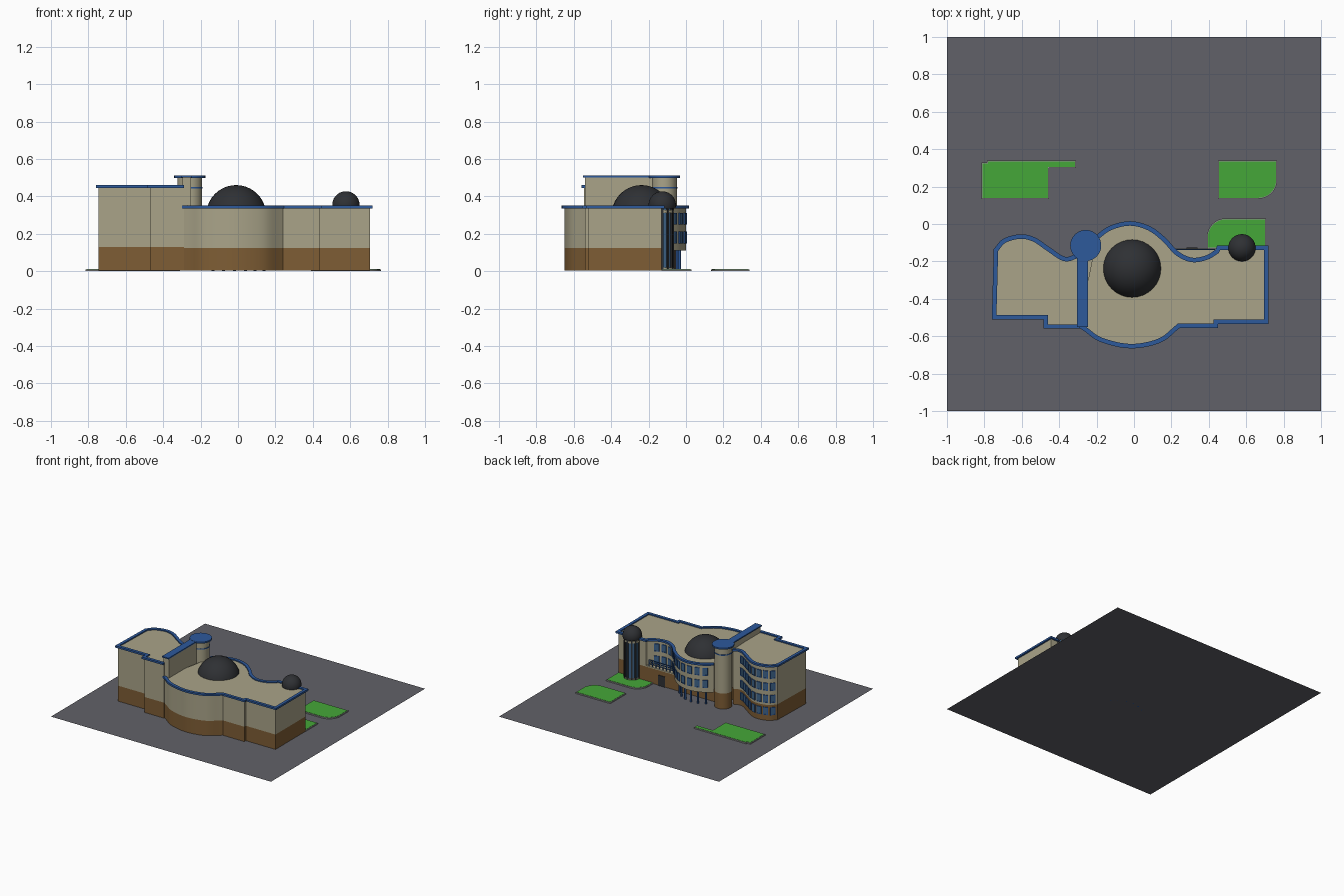
import bpy, bmesh, math
from mathutils import Vector, Matrix

if "Cube" in bpy.data.objects:
    bpy.data.objects.remove(bpy.data.objects["Cube"])


def mat(name, rgb):
    m = bpy.data.materials.new(name)
    m.diffuse_color = (*rgb, 1)
    m.use_nodes = True
    m.node_tree.nodes["Principled BSDF"].inputs["Base Color"].default_value = m.diffuse_color
    return m


BEIGE = mat("beige", (0.40, 0.37, 0.25))
BROWN = mat("brown", (0.21, 0.11, 0.035))
BLUE = mat("blue", (0.026, 0.10, 0.33))
GREEN = mat("green", (0.06, 0.39, 0.04))
PAVE = mat("paving", (0.12, 0.12, 0.138))
DARK = mat("dark", (0.028, 0.03, 0.034))
GLASS = mat("glass", (0.05, 0.13, 0.25))
KERB = mat("kerb", (0.3, 0.3, 0.3))


def finish(name, bm, material):
    bmesh.ops.recalc_face_normals(bm, faces=bm.faces[:])
    me = bpy.data.meshes.new(name)
    bm.to_mesh(me)
    bm.free()
    for p in me.polygons:
        p.use_smooth = True
    me.set_sharp_from_angle(angle=math.radians(30))
    me.materials.append(material)
    ob = bpy.data.objects.new(name, me)
    bpy.context.collection.objects.link(ob)
    return ob


def spline(pts, n=6):
    """Catmull-Rom curve through the points."""
    v = [Vector(p) for p in pts]
    v = [2 * v[0] - v[1]] + v + [2 * v[-1] - v[-2]]
    out = []
    for a, b, c, d in zip(v, v[1:], v[2:], v[3:]):
        for i in range(n):
            t = i / n
            out.append(0.5 * (2 * b + (c - a) * t + (2 * a - 5 * b + 4 * c - d) * t * t
                              + (3 * b - a - 3 * c + d) * t ** 3))
    return out + [v[-2]]


def inset(path, d, closed=False):
    """Shift a path to its left, with mitred corners."""
    p = [Vector(q) for q in path]
    n, out = len(p), []
    for i in range(n):
        a = p[i - 1] if i or closed else None
        c = p[(i + 1) % n] if i < n - 1 or closed else None
        d1 = (p[i] - a).normalized() if a is not None else (c - p[i]).normalized()
        d2 = (c - p[i]).normalized() if c is not None else d1
        n1, n2 = Vector((-d1.y, d1.x)), Vector((-d2.y, d2.x))
        out.append(p[i] + (n1 + n2) * d / max(0.3, 1 + n1.dot(n2)))
    return out


def prism(name, poly, z0, z1, material):
    bm = bmesh.new()
    lo = [bm.verts.new((p[0], p[1], z0)) for p in poly]
    hi = [bm.verts.new((p[0], p[1], z1)) for p in poly]
    bm.faces.new(lo[::-1])
    bm.faces.new(hi)
    for i in range(len(poly)):
        j = (i + 1) % len(poly)
        bm.faces.new((lo[i], lo[j], hi[j], hi[i]))
    return finish(name, bm, material)


def ribbon(name, path, w, z0, z1, material):
    """Flat band that follows an open path."""
    return prism(name, [Vector(p) for p in path] + inset(path, w)[::-1], z0, z1, material)


def add_box(bm, c, size, ang=0):
    m = Matrix.Translation(c) @ Matrix.Rotation(ang, 4, 'Z') @ Matrix.Diagonal((*size, 1))
    bmesh.ops.create_cube(bm, size=1, matrix=m)


def add_cyl(bm, x, y, r, z0, z1, n=32):
    bmesh.ops.create_cone(bm, cap_ends=True, segments=n, radius1=r, radius2=r, depth=z1 - z0,
                          matrix=Matrix.Translation((x, y, (z0 + z1) / 2)))


def cyl(name, x, y, r, z0, z1, material, n=32):
    bm = bmesh.new()
    add_cyl(bm, x, y, r, z0, z1, n)
    return finish(name, bm, material)


def dome(name, c, r, cut, material):
    bm = bmesh.new()
    bmesh.ops.create_uvsphere(bm, u_segments=32, v_segments=20, radius=r, matrix=Matrix.Translation(c))
    bmesh.ops.bisect_plane(bm, geom=bm.verts[:] + bm.edges[:] + bm.faces[:], plane_co=(0, 0, cut),
                           plane_no=(0, 0, -1), clear_outer=True)
    return finish(name, bm, material)


def along(path, f):
    """Point and direction at a fraction of the path length."""
    segs = list(zip(path, path[1:]))
    s = f * sum((b - a).length for a, b in segs)
    for a, b in segs:
        length = (b - a).length
        if s <= length:
            break
        s -= length
    return a + (b - a).normalized() * s, math.atan2(b.y - a.y, b.x - a.x)


def windows(name, path, fractions, rows, w=0.034, h=0.058):
    frame, pane = bmesh.new(), bmesh.new()
    for f in fractions:
        p, ang = along(path, f)
        for z in rows:
            for sx in (-1, 1):
                off = Vector((math.cos(ang), math.sin(ang))) * sx * w / 2
                add_box(frame, (p.x + off.x, p.y + off.y, z), (0.005, 0.012, h), ang)
                add_box(frame, (p.x, p.y, z + sx * h / 2), (w + 0.005, 0.012, 0.005), ang)
            add_box(pane, (p.x, p.y, z), (w, 0.007, h), ang)
    finish(name + "_frames", frame, BLUE)
    finish(name + "_panes", pane, GLASS)


# roof outlines, counter-clockwise
front = [Vector((-0.30, -0.55))] + spline([(-0.27, -0.57), (-0.18, -0.63), (-0.02, -0.665),
                                           (0.14, -0.635), (0.245, -0.555)])
front += [Vector(p) for p in ((0.45, -0.555), (0.45, -0.535), (0.72, -0.535), (0.72, -0.115))]
back = spline([(0.435, -0.138), (0.385, -0.168), (0.31, -0.18), (0.235, -0.145), (0.17, -0.075), (0.085, -0.012),
               (-0.02, 0.015), (-0.13, -0.01), (-0.21, -0.065)])
main = front + [Vector((0.445, -0.115))] + back
wing_back = spline([(-0.31, -0.16), (-0.37, -0.175), (-0.45, -0.125), (-0.53, -0.072), (-0.61, -0.055),
                    (-0.70, -0.08), (-0.75, -0.135)])
wing = wing_back + [Vector(p) for p in ((-0.76, -0.51), (-0.485, -0.51), (-0.485, -0.56), (-0.29, -0.56))]

# paved plate the building stands on
bm = bmesh.new()
bmesh.ops.create_grid(bm, x_segments=1, y_segments=1, size=1)
finish("paved_plate", bm, PAVE)

# main block: brown lower storey, beige upper storeys, blue roof edge
lower = inset(front + [Vector((0.44, -0.115)), Vector((-0.24, -0.115))], 0.015)
prism("main_lower_wall", lower, 0.003, 0.125, BROWN)
prism("main_floor_band", lower, 0.125, 0.135, BEIGE)
prism("main_upper_wall", inset(main, 0.015), 0.135, 0.341, BEIGE)
ribbon("main_roof_edge", main, 0.024, 0.335, 0.35, BLUE)

# overhanging rear bay and its posts
back_wall = inset(back, 0.015)
bay = [p for p in back_wall if p.y > -0.13 and p.x < 0.3]
prism("bay_underside", bay, 0.11, 0.136, BEIGE)
bm = bmesh.new()
post_line = inset(bay, 0.035)
for i in range(6):
    p, _ = along(post_line, 0.1 + 0.15 * i)
    add_cyl(bm, p.x, p.y, 0.008, 0, 0.112, 12)
finish("bay_posts", bm, BLUE)
windows("bay_windows", back_wall, [0.08 + 0.083 * i for i in range(11)], (0.18, 0.28))

# terrace railing and rear door
bm = bmesh.new()
for z in (0.155, 0.17, 0.185):
    add_box(bm, (0.32, -0.136, z), (0.22, 0.005, 0.006))
for i in range(8):
    add_box(bm, (0.21 + 0.0314 * i, -0.136, 0.16), (0.005, 0.005, 0.055))
finish("terrace_railing", bm, BLUE)
bm = bmesh.new()
add_box(bm, (0.31, -0.129, 0.045), (0.06, 0.008, 0.085))
finish("rear_door", bm, DARK)

# taller wing
wing_wall = inset(wing, 0.015)
prism("wing_lower_wall", wing_wall, 0.003, 0.13, BROWN)
prism("wing_upper_wall", wing_wall, 0.13, 0.451, BEIGE)
ribbon("wing_roof_edge", wing, 0.024, 0.445, 0.46, BLUE)
windows("wing_windows", inset(wing_back, 0.015), [0.16 + 0.107 * i for i in range(8)],
        (0.08, 0.18, 0.28, 0.38))

# spine wall and round stair tower
TX, TY = -0.258, -0.115
bm = bmesh.new()
add_box(bm, (-0.274, -0.33, 0.318), (0.048, 0.42, 0.364))
finish("spine_wall", bm, BEIGE)
bm = bmesh.new()
add_box(bm, (-0.276, -0.335, 0.505), (0.06, 0.43, 0.01))
finish("spine_cap", bm, BLUE)
cyl("tower_lower", TX, TY, 0.066, 0.003, 0.13, BROWN)
cyl("tower_upper", TX, TY, 0.066, 0.13, 0.5, BEIGE)
cyl("tower_cap", TX, TY, 0.083, 0.499, 0.511, BLUE)
cyl("tower_ring", TX, TY, 0.069, 0.442, 0.45, BLUE)

# large roof dome
dome("large_dome", (-0.01, -0.238, 0.3), 0.16, 0.34, DARK)

# glazed round bay with a small dome
GX, GY = 0.577, -0.127
cyl("glazed_bay", GX, GY, 0.056, 0.003, 0.345, GLASS)
bm = bmesh.new()
for i in range(12):
    a = math.tau * i / 12
    add_box(bm, (GX + 0.058 * math.cos(a), GY + 0.058 * math.sin(a), 0.175), (0.012, 0.012, 0.34), a)
finish("glazed_bay_mullions", bm, DARK)
bm = bmesh.new()
for z in (0.012, 0.32):
    add_cyl(bm, GX, GY, 0.064, z - 0.008, z + 0.008)
finish("glazed_bay_rings", bm, BEIGE)
dome("small_dome", (GX, GY, 0.354), 0.073, 0.335, DARK)


# lawns with kerbs
def rounded(cx, cy, r, a0, a1):
    return [Vector((cx + r * math.cos(math.radians(a0 + (a1 - a0) * i / 8)),
                    cy + r * math.sin(math.radians(a0 + (a1 - a0) * i / 8)))) for i in range(9)]


lawns = {
    "left_lawn": [(-0.815, 0.135), (-0.455, 0.135), (-0.455, 0.30), (-0.31, 0.30), (-0.31, 0.34),
                  (-0.785, 0.34), (-0.785, 0.328), (-0.815, 0.328)],
    "right_lawn": [(0.45, 0.135)] + rounded(0.665, 0.235, 0.1, -90, 0) + [(0.765, 0.34), (0.45, 0.34)],
    "near_lawn": [(0.39, -0.13), (0.705, -0.13), (0.705, 0.03)] + rounded(0.49, -0.07, 0.1, 90, 180),
}
for name, poly in lawns.items():
    prism(name + "_kerb", poly, 0.001, 0.010, KERB)
    prism(name, inset(poly, 0.005, True), 0.002, 0.012, GREEN)
